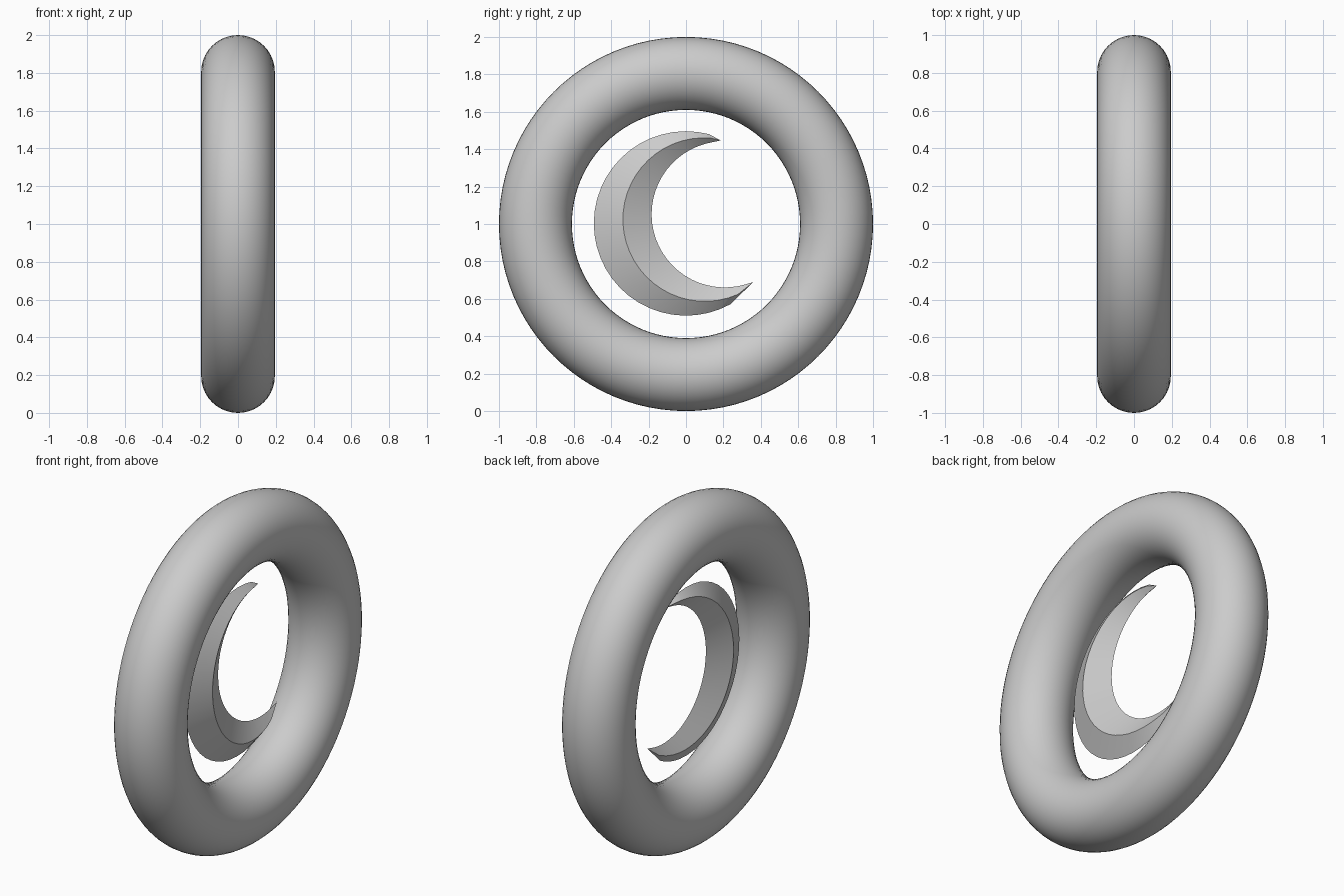
import bpy
import bmesh
from math import sin, cos, pi, radians, sqrt
from mathutils import Vector

cube = bpy.data.objects.get("Cube")
if cube:
    bpy.data.objects.remove(cube, do_unlink=True)

grey = bpy.data.materials.new("light_grey")
grey.use_nodes = True
color = (0.6, 0.6, 0.6, 1)
grey.diffuse_color = color
grey.node_tree.nodes["Principled BSDF"].inputs["Base Color"].default_value = color

# Outer ring, standing upright and facing sideways
bpy.ops.mesh.primitive_torus_add(
    major_segments=96, minor_segments=40, major_radius=0.805, minor_radius=0.195,
    location=(0, 0, 1), rotation=(0, pi / 2, 0))
ring = bpy.context.object
ring.name = "ring"
ring.data.materials.append(grey)
bpy.ops.object.shade_smooth()


def arc(cy, cz, radius, start, end, t):
    """Point on a circle in the x = 0 plane."""
    a = radians(start + (end - start) * t)
    return Vector((0, cy + radius * cos(a), cz + radius * sin(a)))


# Crescent: diamond cross-sections between two arcs, closing to a point at each tip
STEPS = 32
bm = bmesh.new()
tips = [bm.verts.new((0, 0.185, 1.447)), bm.verts.new((0, 0.36, 0.69))]
sections = []
for i in range(1, STEPS):
    t = i / STEPS
    outer = arc(0, 1.003, 0.493, 68, 306, t)
    inner = arc(0.207, 1.052, 0.391, 93, 293, t)
    ridge = Vector((0.072 * sqrt(sin(pi * t)), 0, 0))
    middle = (outer + inner) / 2
    sections.append([bm.verts.new(p) for p in (outer, middle + ridge, inner, middle - ridge)])

for a, b in zip(sections, sections[1:]):
    for k in range(4):
        n = (k + 1) % 4
        bm.faces.new((a[k], a[n], b[n], b[k]))
for tip, section in zip(tips, (sections[0], sections[-1])):
    for k in range(4):
        bm.faces.new((tip, section[k], section[(k + 1) % 4]))
bmesh.ops.recalc_face_normals(bm, faces=bm.faces)

mesh = bpy.data.meshes.new("crescent")
bm.to_mesh(mesh)
bm.free()
mesh.materials.append(grey)
crescent = bpy.data.objects.new("crescent", mesh)
bpy.context.collection.objects.link(crescent)

bpy.ops.object.select_all(action="DESELECT")
crescent.select_set(True)
bpy.context.view_layer.objects.active = crescent
bpy.ops.object.shade_smooth_by_angle(angle=radians(30))
